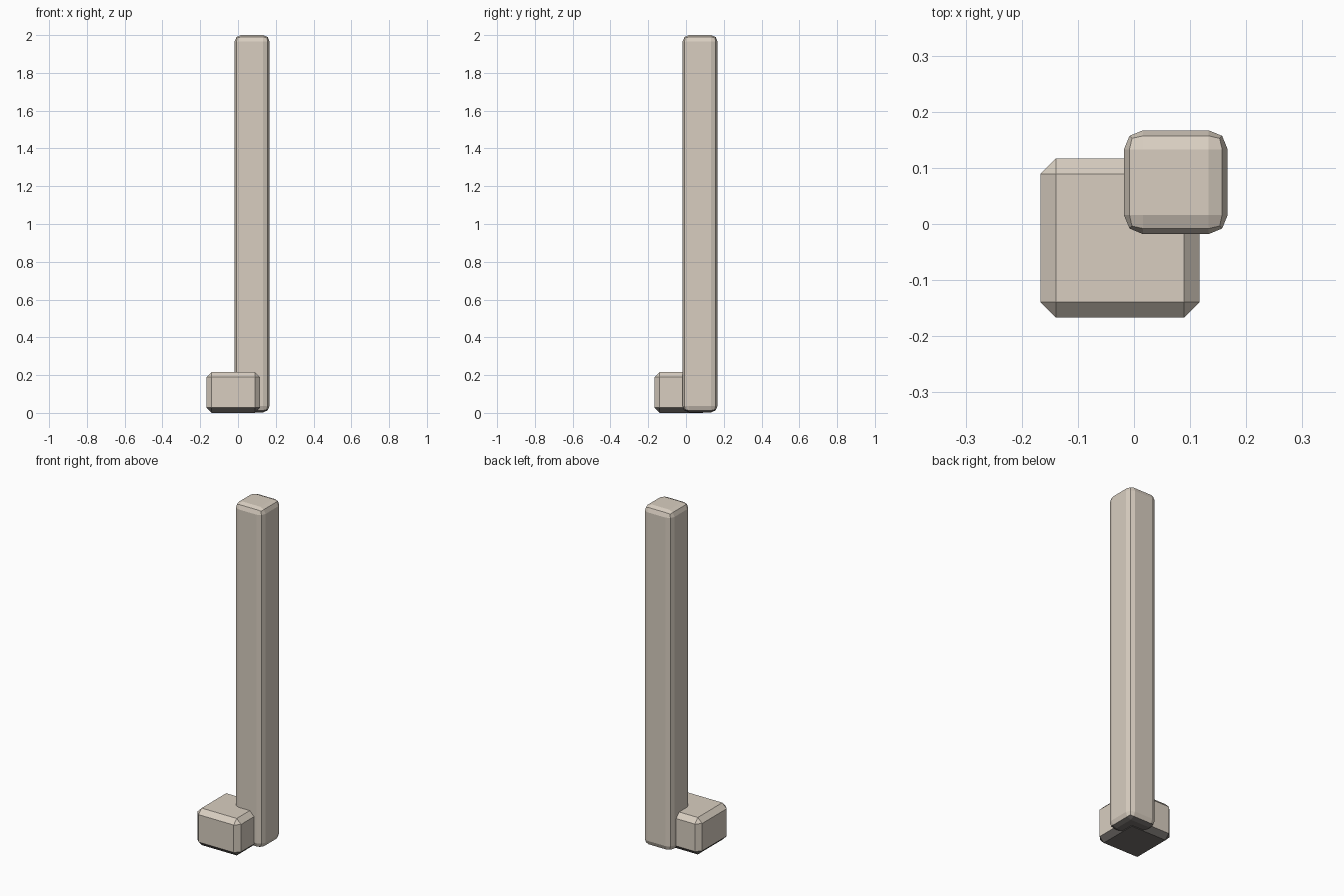
import bpy

if "Cube" in bpy.data.objects:
    bpy.data.objects.remove(bpy.data.objects["Cube"])


def material(name, colour):
    mat = bpy.data.materials.new(name)
    mat.diffuse_color = (*colour, 1.0)
    mat.use_nodes = True
    mat.node_tree.nodes["Principled BSDF"].inputs["Base Color"].default_value = mat.diffuse_color
    return mat


stone = material("warm_grey_stone", (0.69, 0.617, 0.53))
dark = material("dark_underside", (0.18, 0.165, 0.155))


def bevelled_box(name, low, high, width, segments):
    """Flat-shaded box between two corners, bevelled, with a dark underside."""
    centre = [(a + b) / 2 for a, b in zip(low, high)]
    size = [b - a for a, b in zip(low, high)]
    bpy.ops.mesh.primitive_cube_add(size=1, location=centre)
    obj = bpy.context.object
    obj.name = name
    obj.scale = size
    bpy.ops.object.transform_apply(location=False, rotation=False, scale=True)
    bevel = obj.modifiers.new("edge_bevel", "BEVEL")
    bevel.width = width
    bevel.segments = segments
    bevel.limit_method = 'NONE'
    bpy.ops.object.modifier_apply(modifier=bevel.name)
    obj.data.materials.append(stone)
    obj.data.materials.append(dark)
    # Faces pointing mostly down are dark
    for face in obj.data.polygons:
        face.material_index = 1 if face.normal.z < -0.5 else 0
    return obj


# Tall post with rounded edges
bevelled_box("post", (-0.018, -0.018, 0.003), (0.167, 0.167, 2.0), 0.034, 2)

# Low footing block overlapping the post's front left corner
bevelled_box("footing", (-0.167, -0.167, 0.0), (0.117, 0.117, 0.217), 0.028, 1)
